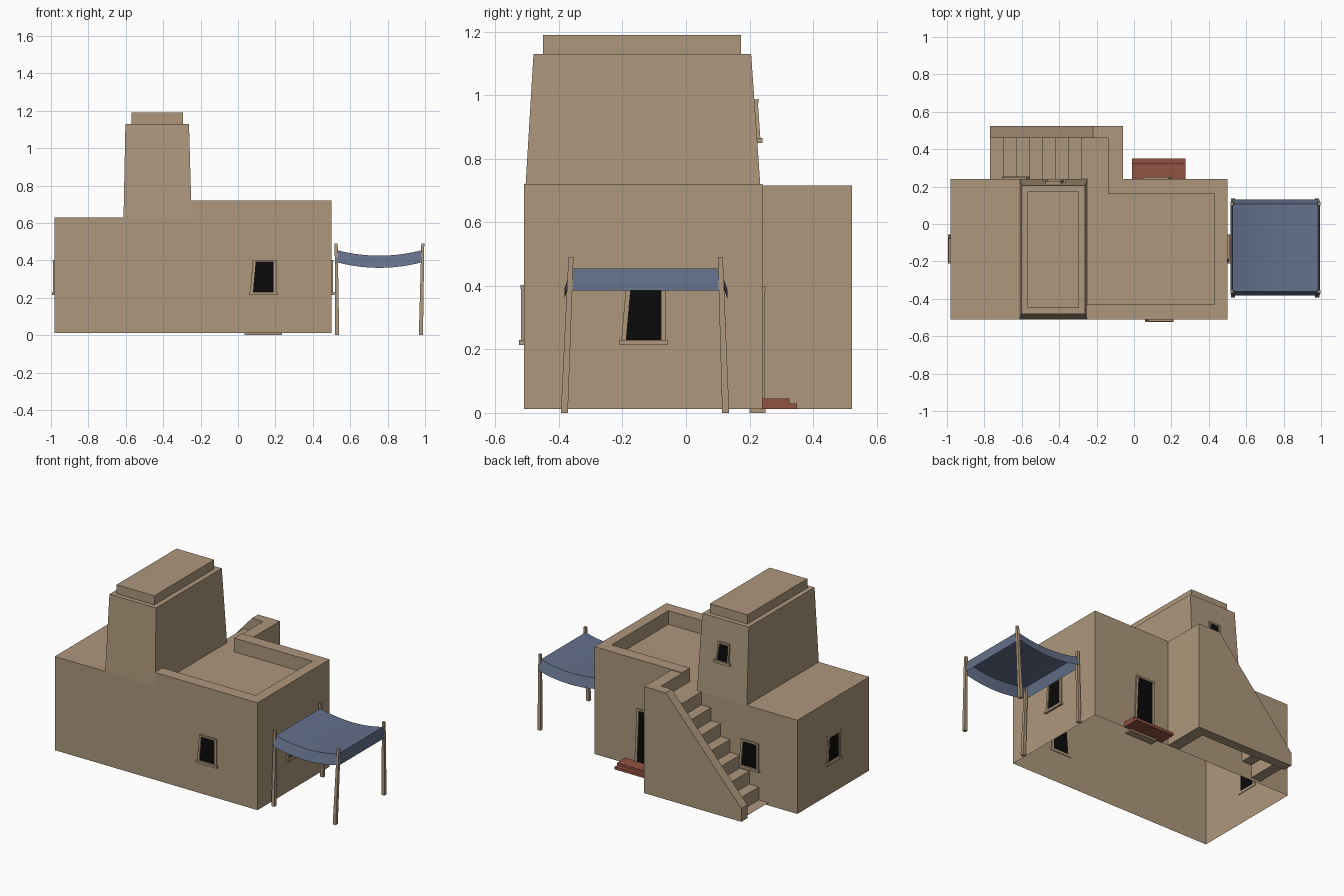
import bpy, bmesh, math
from mathutils import Vector

if "Cube" in bpy.data.objects:
    bpy.data.objects.remove(bpy.data.objects["Cube"])


def mat(name, c):
    m = bpy.data.materials.new(name)
    m.diffuse_color = (*c, 1)
    m.use_nodes = True
    m.node_tree.nodes["Principled BSDF"].inputs["Base Color"].default_value = m.diffuse_color
    return m


CLAY = mat("clay", (0.42, 0.31, 0.205))
BLACK = mat("dark_opening", (0.003, 0.003, 0.003))
BRICK = mat("red_brick", (0.29, 0.085, 0.055))
CLOTH = mat("blue_cloth", (0.125, 0.16, 0.255))


def make(name, bm, m, normals=True):
    if normals:
        bmesh.ops.recalc_face_normals(bm, faces=bm.faces)
    me = bpy.data.meshes.new(name)
    bm.to_mesh(me)
    bm.free()
    me.materials.append(m)
    ob = bpy.data.objects.new(name, me)
    bpy.context.collection.objects.link(ob)
    return ob


def prism(name, pts, shift, m):
    """Closed solid: a flat outline pushed along shift."""
    bm = bmesh.new()
    f = bm.faces.new([bm.verts.new(p) for p in pts])
    g = bmesh.ops.extrude_face_region(bm, geom=[f])
    bmesh.ops.translate(bm, vec=shift, verts=[v for v in g["geom"] if isinstance(v, bmesh.types.BMVert)])
    return make(name, bm, m)


def taper(name, lo, hi, m, bottom=True):
    """Box between two rectangles (x0, x1, y0, y1, z)."""
    bm = bmesh.new()
    rings = [[bm.verts.new((r[i], r[j], r[4])) for i, j in ((0, 2), (1, 2), (1, 3), (0, 3))] for r in (lo, hi)]
    for i in range(4):
        j = (i + 1) % 4
        bm.faces.new((rings[0][i], rings[0][j], rings[1][j], rings[1][i]))
    bm.faces.new(rings[1])
    if bottom:
        bm.faces.new(rings[0][::-1])
    return make(name, bm, m, normals=False)


def box(name, x0, x1, y0, y1, z0, z1, m, bottom=True):
    return taper(name, (x0, x1, y0, y1, z0), (x0, x1, y0, y1, z1), m, bottom)


# House body, open underneath
box("house_body", -0.98, 0.50, -0.51, 0.24, 0.012, 0.63, CLAY, bottom=False)

# Roof terrace parapet, open toward the tower and the stair landing
outline = [(-0.25, -0.51), (0.50, -0.51), (0.50, 0.24), (-0.14, 0.24),
           (-0.14, 0.16), (0.43, 0.16), (0.43, -0.43), (-0.25, -0.43)]
prism("roof_parapet", [(x, y, 0.63) for x, y in outline], (0, 0, 0.09), CLAY)

# Tower and cap
taper("tower", (-0.612, -0.248, -0.51, 0.24, 0.63), (-0.602, -0.262, -0.48, 0.205, 1.13), CLAY, bottom=False)
box("tower_cap", -0.57, -0.295, -0.45, 0.173, 1.13, 1.19, CLAY)

# Stair walls
side = [(-0.77, 0.012), (-0.06, 0.012), (-0.06, 0.715), (-0.22, 0.715), (-0.77, 0.10)]
prism("stair_side_wall", [(x, 0.46, z) for x, z in side], (0, 0.063, 0), CLAY)
box("stair_end_wall", -0.14, -0.06, 0.24, 0.46, 0.012, 0.715, CLAY)

# Stair flight: a folded sheet of treads and risers
steps = 7
path = [(-0.77, 0.03)]
for i in range(steps):
    x = -0.70 + 0.07 * i
    path += [(x, 0.03 + 0.6 * i / steps), (x, 0.03 + 0.6 * (i + 1) / steps)]
path.append((-0.14, 0.63))
bm = bmesh.new()
rows = [[bm.verts.new((x, y, z)) for y in (0.24, 0.46)] for x, z in path]
for a, b in zip(rows, rows[1:]):
    bm.faces.new((a[0], b[0], b[1], a[1]))
make("stair_flight", bm, CLAY, normals=False)


def opening(name, pos, n, w, h, sill=True, skew=0.014):
    """Dark opening with clay frame; pos is bottom centre on the wall, n the outward direction."""
    pos, n = Vector(pos), Vector(n).normalized()
    u = Vector((-n.y, n.x, 0)).normalized()
    up = n.cross(u)

    def plate(part, uv, d, m):
        pts = [pos + u * a + up * b - n * 0.004 for a, b in uv]
        prism(name + "_" + part, pts, n * (d + 0.004), m)

    a, t, k = w / 2, w * 0.14, skew
    plate("dark", [(-a, 0), (a, 0), (a, h), (-a + k, h)], 0.002, BLACK)
    plate("left_jamb", [(-a - t, 0), (-a, 0), (-a + k, h), (-a + k - t, h)], 0.009, CLAY)
    plate("right_jamb", [(a, 0), (a + t, 0), (a + t, h), (a, h)], 0.009, CLAY)
    plate("lintel", [(-a + k - t, h), (a + t, h), (a + t, h + 0.012), (-a + k - t, h + 0.012)], 0.011, CLAY)
    if sill:
        plate("sill", [(-a - 0.022, -0.016), (a + 0.022, -0.016), (a + 0.022, 0), (-a - 0.022, 0)], 0.015, CLAY)


# Windows and back door
opening("front_window", (0.135, -0.51, 0.23), (0, -1, 0), 0.11, 0.16)
opening("right_window", (0.50, -0.133, 0.23), (1, 0, 0), 0.11, 0.16)
opening("left_window", (-0.98, -0.133, 0.23), (-1, 0, 0), 0.11, 0.16)
opening("stair_window", (-0.63, 0.24, 0.23), (0, 1, 0), 0.11, 0.16)
opening("tower_window", (-0.425, 0.225, 0.865), (0, 1, 0.07), 0.075, 0.11)
opening("door", (0.125, 0.24, 0.046), (0, 1, 0), 0.12, 0.34, sill=False)

# Door steps
box("door_lower_step", -0.01, 0.275, 0.238, 0.35, 0.012, 0.03, BRICK)
box("door_upper_step", -0.01, 0.275, 0.238, 0.325, 0.03, 0.046, BRICK)
box("door_footing", 0.035, 0.235, 0.20, 0.25, 0.0, 0.012, CLAY)

# Awning cloth: sagging sheet with hanging edges
x0, x1 = 0.527, 0.985
N = 10
bm = bmesh.new()
sheet = []
for i in range(N + 1):
    x = x0 + (x1 - x0) * i / N
    z = 0.455 - 0.03 * (1 - (2 * i / N - 1) ** 2)
    sheet.append([bm.verts.new((x, y, z + d)) for y, d in
                  ((-0.383, -0.065), (-0.36, 0), (0.107, 0), (0.13, -0.065))])
for a, b in zip(sheet, sheet[1:]):
    for j in range(3):
        bm.faces.new((a[j], b[j], b[j + 1], a[j + 1]))
for r, dx in ((sheet[0], -0.012), (sheet[-1], 0.01)):
    low = [bm.verts.new(r[j].co + Vector((dx, 0, -0.07))) for j in (1, 2)]
    bm.faces.new((r[1], r[2], low[1], low[0]))
cloth = make("awning_cloth", bm, CLOTH)
bpy.context.view_layer.objects.active = cloth
cloth.select_set(True)
bpy.ops.object.shade_smooth_by_angle(angle=math.radians(30))

# Awning poles, leaning slightly
poles = {"front_left": (0.53, -0.383, 0.525, -0.362), "front_right": (0.978, -0.383, 0.988, -0.362),
         "back_left": (0.53, 0.125, 0.525, 0.108), "back_right": (0.978, 0.125, 0.988, 0.108)}
r, s = 0.011, 0.008
for k, (a, b, c, d) in poles.items():
    taper(k + "_pole", (a - r, a + r, b - r, b + r, 0), (c - s, c + s, d - s, d + s, 0.49), CLAY)
